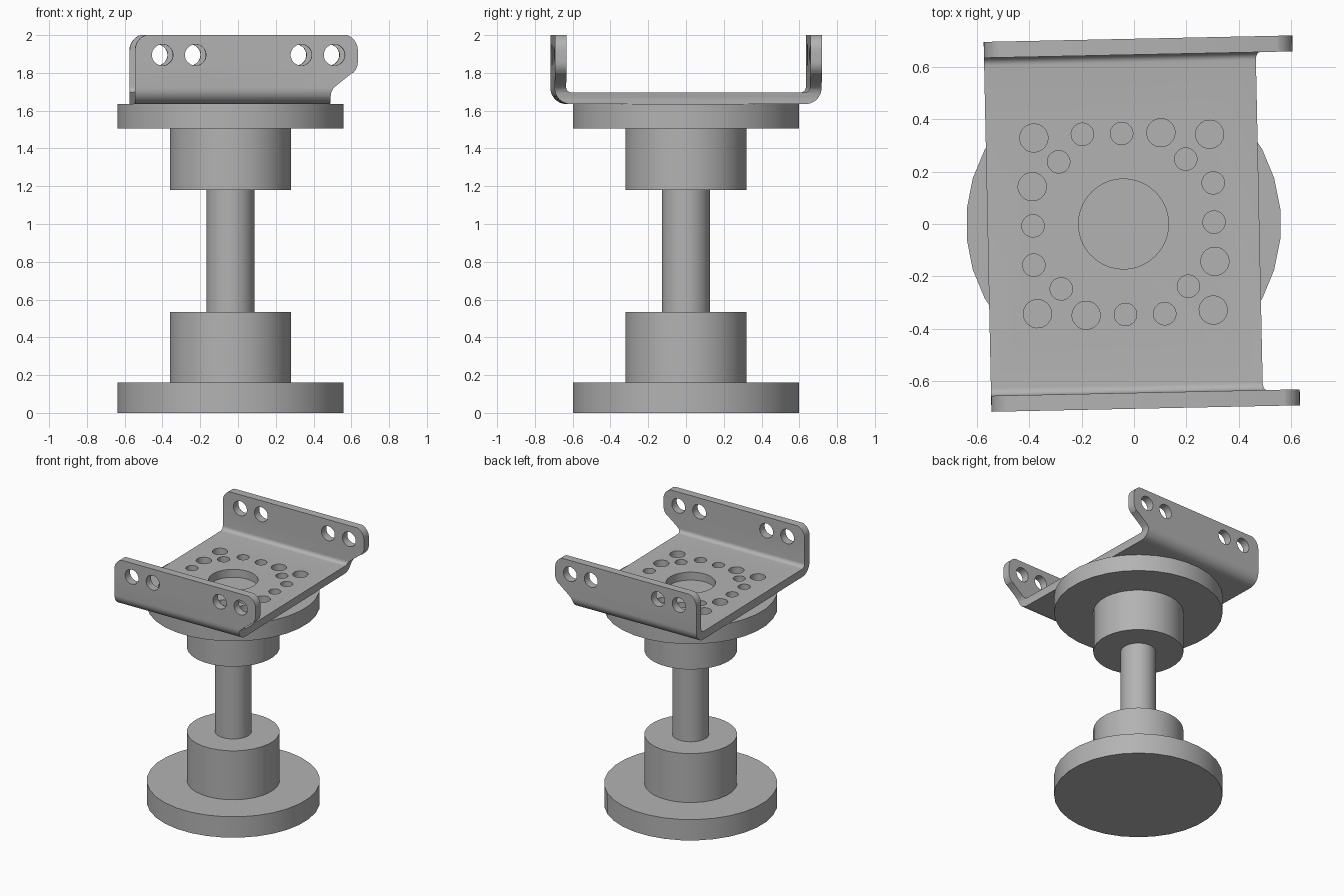
import bpy, bmesh, math
from mathutils import Matrix

if "Cube" in bpy.data.objects:
    bpy.data.objects.remove(bpy.data.objects["Cube"])

CX = -0.04                     # axis of the stand
TURN = math.radians(1.2)       # slight twist of the bracket

grey = bpy.data.materials.new("grey metal")
grey.diffuse_color = (0.45, 0.45, 0.45, 1)
grey.use_nodes = True
grey.node_tree.nodes["Principled BSDF"].inputs["Base Color"].default_value = grey.diffuse_color


def make_object(name, bm):
    bmesh.ops.recalc_face_normals(bm, faces=bm.faces[:])
    mesh = bpy.data.meshes.new(name)
    bm.to_mesh(mesh)
    bm.free()
    mesh.materials.append(grey)
    obj = bpy.data.objects.new(name, mesh)
    bpy.context.collection.objects.link(obj)
    return obj


def smooth(obj):
    bpy.ops.object.select_all(action='DESELECT')
    obj.select_set(True)
    bpy.context.view_layer.objects.active = obj
    bpy.ops.object.shade_smooth_by_angle(angle=math.radians(30))


def add_cylinder(bm, radius, z0, z1, sides, matrix=Matrix()):
    place = Matrix.Translation((0, 0, (z0 + z1) / 2)) @ Matrix.Rotation(math.pi / sides, 4, 'Z')
    bmesh.ops.create_cone(bm, cap_ends=True, segments=sides, radius1=radius,
                          radius2=radius, depth=z1 - z0, matrix=matrix @ place)


def prism(name, points, vector):
    bm = bmesh.new()
    face = bm.faces.new([bm.verts.new(p) for p in points])
    out = bmesh.ops.extrude_face_region(bm, geom=[face])
    bmesh.ops.translate(bm, vec=vector, verts=[v for v in out["geom"] if isinstance(v, bmesh.types.BMVert)])
    return make_object(name, bm)


def arc(cx, cz, r, a0, a1, n=8):
    angles = [math.radians(a0 + (a1 - a0) * i / n) for i in range(n + 1)]
    return [(cx + r * math.cos(a), cz + r * math.sin(a)) for a in angles]


def boolean(obj, cutter, operation):
    mod = obj.modifiers.new(operation, 'BOOLEAN')
    mod.operation, mod.object, mod.solver = operation, cutter, 'EXACT'
    bpy.context.view_layer.objects.active = obj
    bpy.ops.object.modifier_apply(modifier=mod.name)
    bpy.data.objects.remove(cutter)


# Round stand: discs, hubs and rod
for name, radius, z0, z1 in (("base_disc", 0.602, 0, 0.16),
                             ("lower_hub", 0.322, 0.16, 0.535),
                             ("rod", 0.127, 0.535, 1.18),
                             ("upper_hub", 0.322, 1.18, 1.505),
                             ("top_disc", 0.602, 1.505, 1.635)):
    bm = bmesh.new()
    add_cylinder(bm, radius, z0, z1, 32)
    part = make_object(name, bm)
    part.location.x = CX
    smooth(part)

# Bent sheet bracket: U section swept along x
W, T, Z0, TOP, R, r = 0.707, 0.061, 1.635, 2.0, 0.085, 0.03
right_half = arc(W - R, Z0 + R, R, -90, 0) + [(W, TOP), (W - T, TOP)] \
    + arc(W - T - r, Z0 + T + r, r, 0, -90)
n = 12                         # points on the outer side of the section
outer = right_half[:10]
inner = right_half[10:]
section = outer + inner + [(-y, z) for y, z in reversed(inner)] + [(-y, z) for y, z in reversed(outer)]
bracket = prism("bracket", [(-0.52, y, z) for y, z in section], (1.185, 0, 0))

# Side outline with rounded corners and the swept-back lower edge
outline = [(-0.53, 1.6), (0.515, 1.6), (0.515, 1.67), (0.519, 1.696), (0.528, 1.715), (0.545, 1.732)] \
    + [(0.628, 1.798)] + arc(0.575, 1.86, 0.085, -45, 0, 5) \
    + arc(0.575, 1.92, 0.085, 0, 90) + arc(-0.435, 1.92, 0.085, 90, 180) + [(-0.52, 1.6)]
outline = outline[1:]
boolean(bracket, prism("outline_cutter", [(x, -0.9, z) for x, z in outline], (0, 1.8, 0)), 'INTERSECT')

# Floor holes, repeated every quarter turn around the large centre hole
bm = bmesh.new()
add_cylinder(bm, 0.172, 1.6, 1.75, 48)
for q in range(4):
    spin = Matrix.Rotation(q * math.pi / 2, 4, 'Z')
    for x, y, rad in ((0.336, 0.336, 0.054), (0.243, 0.243, 0.043), (-0.15, 0.346, 0.043),
                      (0, 0.346, 0.043), (0.15, 0.346, 0.054)):
        add_cylinder(bm, rad, 1.6, 1.75, 24, spin @ Matrix.Translation((x, y, 0)))

# Bolt holes through both side flanges
for x in (-0.375, -0.2, 0.36, 0.535):
    side = Matrix.Translation((x, 0, 1.895)) @ Matrix.Rotation(math.pi / 2, 4, 'X')
    add_cylinder(bm, 0.056, -0.9, 0.9, 24, side)
boolean(bracket, make_object("hole_cutter", bm), 'DIFFERENCE')

bracket.location.x = CX
bracket.rotation_euler.z = TURN
smooth(bracket)
